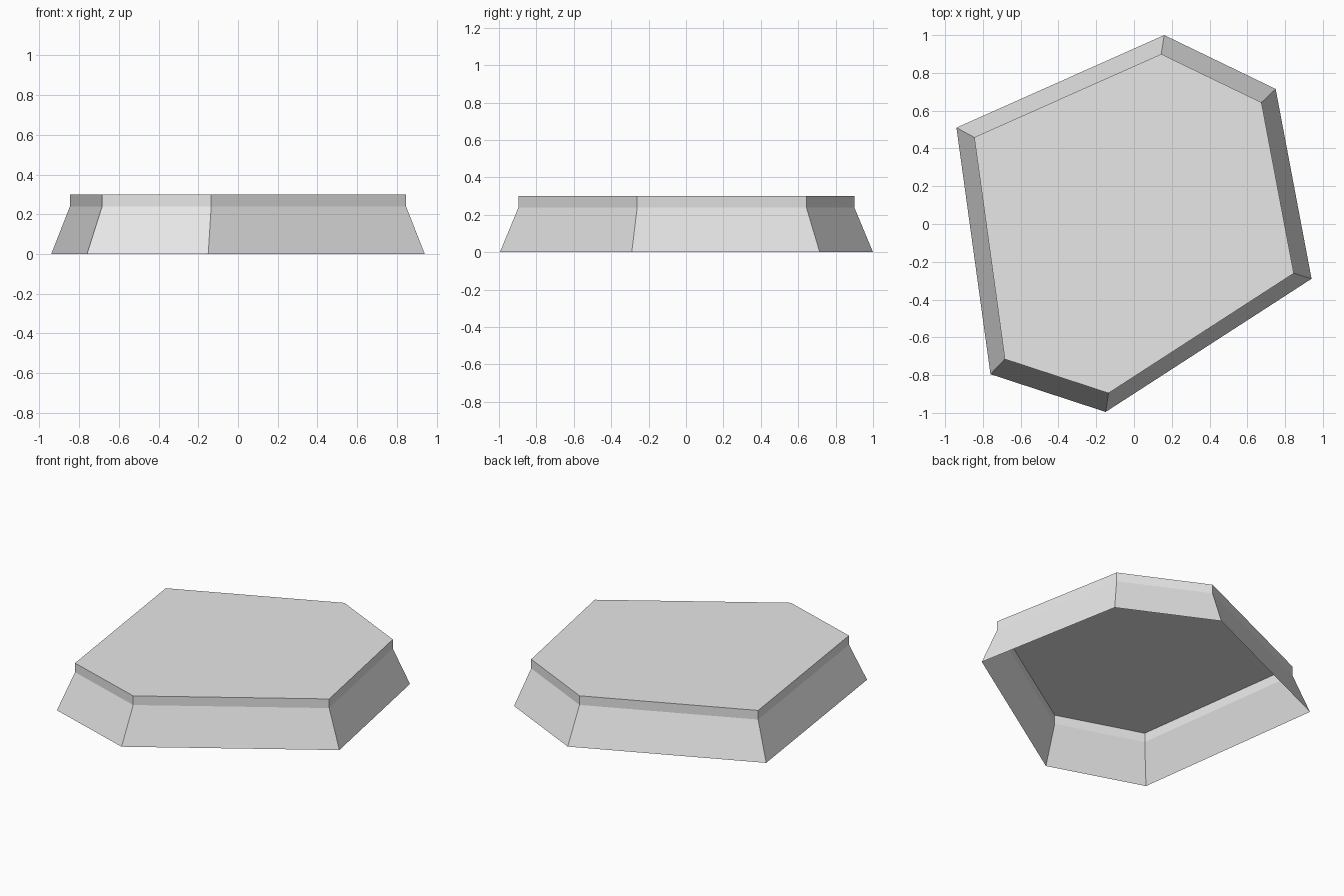
import bpy, bmesh

cube = bpy.data.objects.get("Cube")
if cube:
    bpy.data.objects.remove(cube, do_unlink=True)

# Plain grey stone
stone = bpy.data.materials.new("stone_grey")
stone.use_nodes = True
grey = (0.8, 0.8, 0.8, 1.0)
stone.diffuse_color = grey
stone.node_tree.nodes["Principled BSDF"].inputs["Base Color"].default_value = grey

# Irregular six-sided outline, counter-clockwise from above
outline = [(-0.94, 0.51), (-0.76, -0.795), (-0.15, -0.995),
           (0.94, -0.29), (0.75, 0.715), (0.16, 1.0)]
# Rings of the slab: height and outline scale
rings = [(0.0, 1.0), (0.24, 0.9), (0.30, 0.9)]

bm = bmesh.new()
loops = [[bm.verts.new((x * s, y * s, z)) for x, y in outline] for z, s in rings]

# Sloped skirt and upright rim, open underneath
count = len(outline)
for low, high in zip(loops, loops[1:]):
    for i in range(count):
        j = (i + 1) % count
        bm.faces.new((low[i], low[j], high[j], high[i]))

# Flat top
bm.faces.new(loops[-1])

mesh = bpy.data.meshes.new("stone_slab")
bm.to_mesh(mesh)
bm.free()
mesh.materials.append(stone)
slab = bpy.data.objects.new("stone_slab", mesh)
bpy.context.collection.objects.link(slab)
